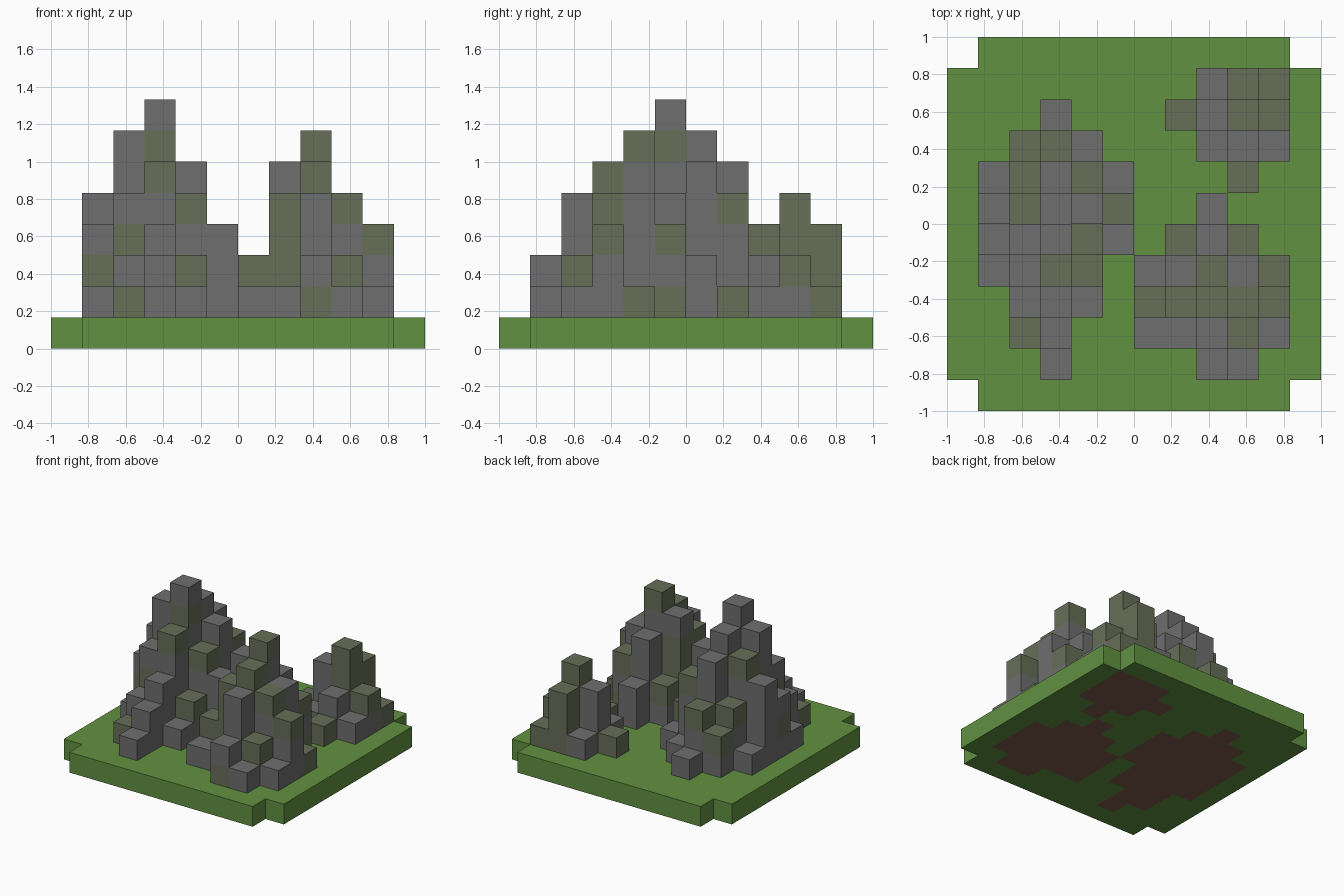
import bpy
import bmesh
from mathutils import Vector

if "Cube" in bpy.data.objects:
    bpy.data.objects.remove(bpy.data.objects["Cube"], do_unlink=True)

N = 12
CELL = 2 / N


def make_material(name, rgb):
    mat = bpy.data.materials.new(name)
    mat.use_nodes = True
    color = (*rgb, 1)
    mat.diffuse_color = color
    mat.node_tree.nodes["Principled BSDF"].inputs["Base Color"].default_value = color
    return mat


GRASS = make_material("grass_green", (0.12, 0.285, 0.053))
DIRT = make_material("dirt_brown", (0.21, 0.105, 0.07))
STONE = make_material("stone_grey", (0.156, 0.156, 0.158))
MOSS = make_material("mossy_stone", (0.132, 0.156, 0.096))


def stack_mountain(first_row, rows, veins):
    """Stack stone columns row by row, front to back.

    Each row holds its first column, the column heights and the columns
    with a mossy cap. Veins are mossy runs below a cap:
    column, row, lowest level, highest level.
    """
    cells = {}
    for j, (first, heights, caps) in enumerate(rows, first_row):
        for i, height in enumerate(heights, first):
            for k in range(1, height + 1):
                mossy = k == height and i in caps
                cells[i, j, k] = MOSS if mossy else STONE
    for i, j, low, high in veins:
        for k in range(low, high + 1):
            cells[i, j, k] = MOSS
    return cells


# Tall mountain on the -x side
left_mountain = stack_mountain(1, [
    (3, [1], []),
    (2, [1, 2], [2]),
    (2, [2, 3, 1], []),
    (1, [1, 4, 5, 2], [3, 4]),
    (1, [3, 6, 7, 4, 3], [4]),
    (1, [4, 5, 6, 5, 2], [2, 5]),
    (1, [1, 3, 5, 4, 1], [2, 4]),
    (2, [2, 3, 1], [2, 3]),
    (3, [1], []),
], [(2, 4, 3, 3), (1, 5, 2, 2), (3, 5, 6, 6)])

# Broad mountain at the front on the +x side
right_mountain = stack_mountain(1, [
    (8, [2, 1], []),
    (6, [1, 1, 4, 2, 1], [9]),
    (6, [2, 4, 5, 4, 3], range(6, 11)),
    (6, [1, 5, 6, 4, 1], [8, 10]),
    (7, [2, 4, 3], [7, 9]),
    (8, [2], []),
], [(8, 1, 1, 1), (7, 3, 2, 3), (7, 4, 2, 4), (9, 5, 1, 1)])

# Small outcrop in the back corner
back_outcrop = stack_mountain(7, [
    (9, [1], [9]),
    (8, [1, 2, 1], []),
    (7, [1, 3, 4, 2], [7, 9, 10]),
    (8, [1, 3, 1], [9, 10]),
], [(9, 9, 3, 3), (9, 10, 1, 2)])

# Ground layer: dirt beneath the rocks, grass elsewhere, corners left out
rocks = {**left_mountain, **right_mountain, **back_outcrop}
dirt_patches = {(i, j, 0): DIRT for i, j, k in rocks}
grass_base = {(i, j, 0): GRASS for i in range(N) for j in range(N)
              if (i, j, 0) not in dirt_patches
              and not (i in (0, N - 1) and j in (0, N - 1))}
solid = {*rocks, *dirt_patches, *grass_base}


def build_blocks(name, cells):
    """Build only the exposed faces of a set of cubes."""
    bm = bmesh.new()
    corners = {}
    materials = list(dict.fromkeys(cells.values()))

    def corner(point):
        key = tuple(round(c) for c in point)
        if key not in corners:
            x, y, z = key
            corners[key] = bm.verts.new((x * CELL - 1, y * CELL - 1, z * CELL))
        return corners[key]

    for cell, material in cells.items():
        for axis in range(3):
            for side in (-1, 1):
                normal = Vector((0, 0, 0))
                normal[axis] = side
                neighbour = tuple(round(c) for c in Vector(cell) + normal)
                if neighbour in solid:
                    continue
                u = Vector((0, 0, 0))
                u[(axis + 1) % 3] = 1
                v = normal.cross(u)
                middle = Vector(cell) + (Vector((1, 1, 1)) + normal) / 2
                face = bm.faces.new([
                    corner(middle + (a * u + b * v) / 2)
                    for a, b in ((-1, -1), (1, -1), (1, 1), (-1, 1))])
                face.material_index = materials.index(material)

    mesh = bpy.data.meshes.new(name)
    bm.to_mesh(mesh)
    bm.free()
    for material in materials:
        mesh.materials.append(material)
    bpy.context.collection.objects.link(bpy.data.objects.new(name, mesh))


build_blocks("grass_base", grass_base)
build_blocks("dirt_patches", dirt_patches)
build_blocks("left_mountain", left_mountain)
build_blocks("right_mountain", right_mountain)
build_blocks("back_outcrop", back_outcrop)
